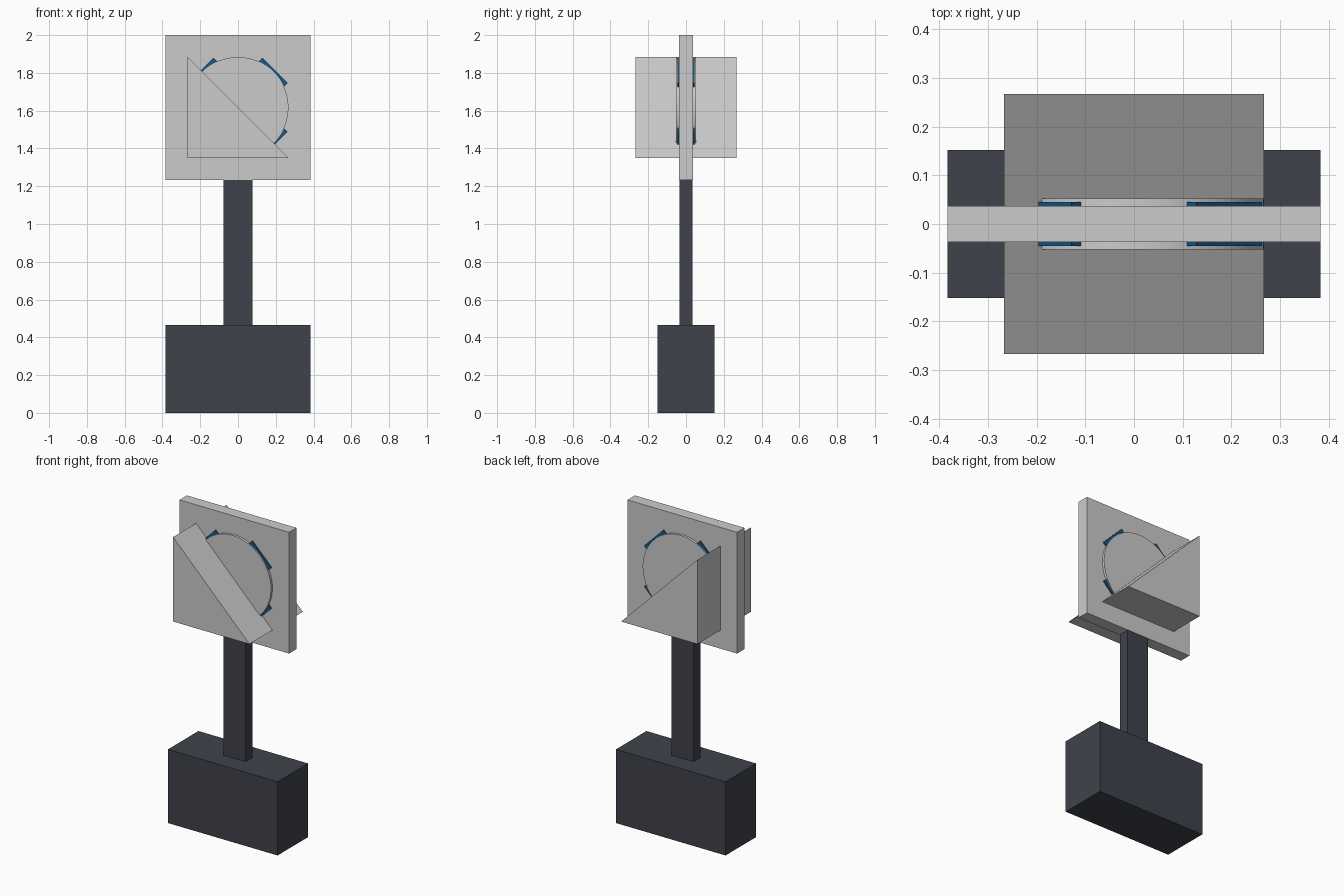
import bpy, bmesh, math
from mathutils import Matrix

if "Cube" in bpy.data.objects:
    bpy.data.objects.remove(bpy.data.objects["Cube"])


def material(name, rgb):
    m = bpy.data.materials.new(name)
    m.diffuse_color = (*rgb, 1)
    m.use_nodes = True
    m.node_tree.nodes["Principled BSDF"].inputs["Base Color"].default_value = m.diffuse_color
    return m


DARK = material("dark_metal", (0.05, 0.055, 0.072))
BLUE = material("blue", (0.009, 0.098, 0.235))
CZ = 1.617  # height of the panel centre


def finish(name, bm, mat=None):
    bmesh.ops.recalc_face_normals(bm, faces=bm.faces)
    me = bpy.data.meshes.new(name)
    bm.to_mesh(me)
    bm.free()
    ob = bpy.data.objects.new(name, me)
    bpy.context.collection.objects.link(ob)
    if mat:
        me.materials.append(mat)
    return ob


def box(name, size, z, mat=None, turn=0):
    bm = bmesh.new()
    bmesh.ops.create_cube(bm, size=1, matrix=Matrix.Diagonal((*size, 1)))
    ob = finish(name, bm, mat)
    ob.location.z = z
    ob.rotation_euler.y = math.radians(turn)
    return ob


# Base, post and square panel
box("base", (0.767, 0.304, 0.466), 0.233, DARK)
box("post", (0.154, 0.068, 0.79), 0.855, DARK)
box("panel", (0.767, 0.074, 0.767), CZ)

# Crossed blue bars whose ends show around the disc
for i, turn in enumerate((45, -45)):
    box(f"blue_bar_{i + 1}", (0.554, 0.09, 0.19), CZ, BLUE, turn)

# Round disc through the panel
bm = bmesh.new()
bmesh.ops.create_cone(bm, cap_ends=True, segments=64, radius1=0.267, radius2=0.267,
                      depth=0.104, matrix=Matrix.Rotation(math.pi / 2, 4, 'X'))
disc = finish("disc", bm)
disc.location.z = CZ
bpy.context.view_layer.objects.active = disc
disc.select_set(True)
bpy.ops.object.shade_smooth_by_angle(angle=math.radians(30))

# Triangular wedge passing through the disc
R = 0.267
bm = bmesh.new()
tri = bm.faces.new([bm.verts.new((x, -R, z)) for x, z in ((-R, -R), (R, -R), (-R, R))])
ext = bmesh.ops.extrude_face_region(bm, geom=[tri], use_keep_orig=True)
new = [g for g in ext["geom"] if isinstance(g, bmesh.types.BMVert)]
bmesh.ops.translate(bm, verts=new, vec=(0, 2 * R, 0))
finish("wedge", bm).location.z = CZ
